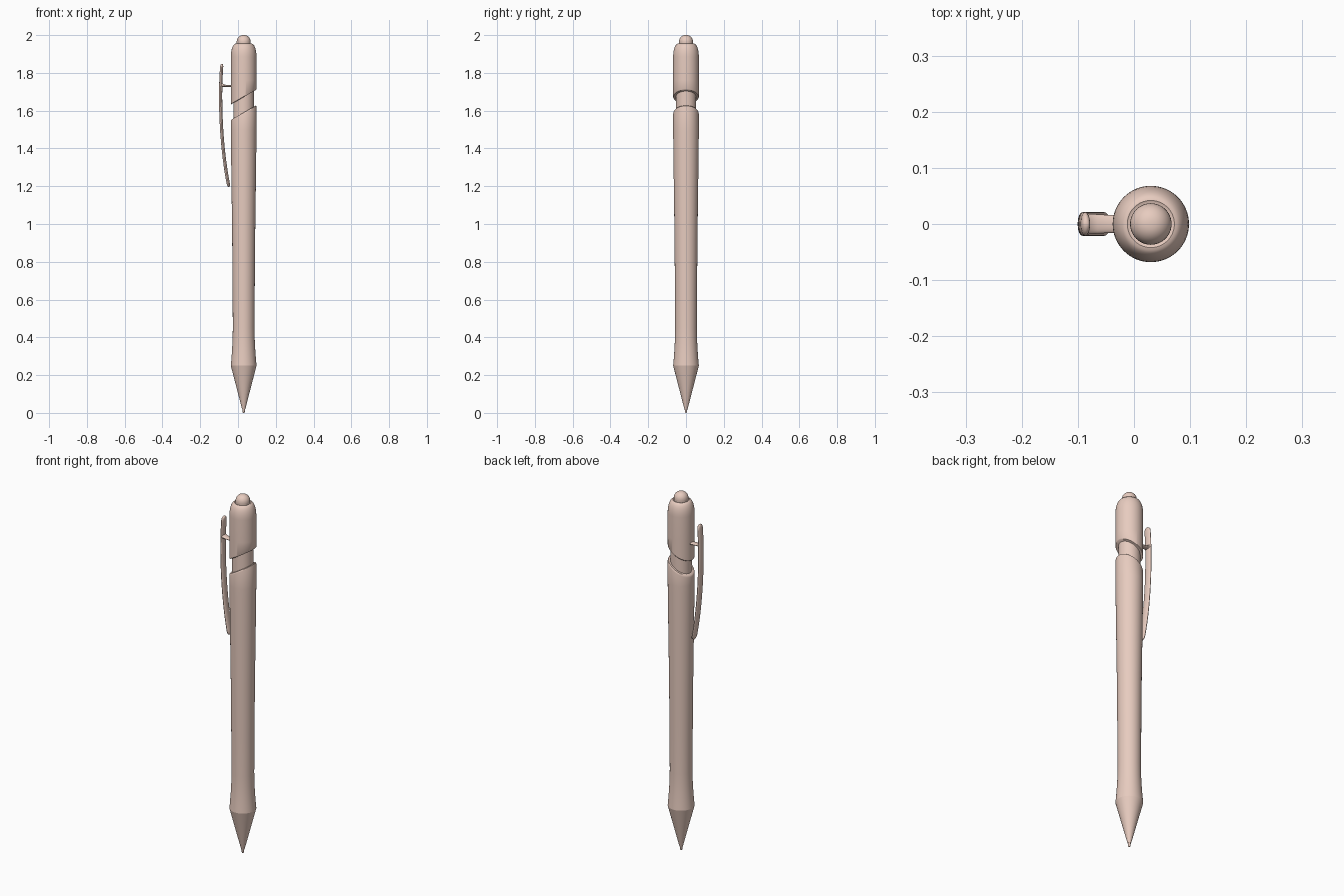
import bpy, bmesh, math
from mathutils import Vector

if "Cube" in bpy.data.objects:
    bpy.data.objects.remove(bpy.data.objects["Cube"])

AXIS_X = 0.03
SLOPE = 0.58   # tilt of the slanted joint between barrel and cap

mat = bpy.data.materials.new("pink_plastic")
mat.diffuse_color = (0.80, 0.60, 0.52, 1)
mat.use_nodes = True
mat.node_tree.nodes["Principled BSDF"].inputs["Base Color"].default_value = mat.diffuse_color


def loft(name, rings):
    """Skin a list of equal-length point rings and close both ends."""
    bm = bmesh.new()
    loops = [[bm.verts.new(p) for p in ring] for ring in rings]
    n = len(loops[0])
    for a, b in zip(loops, loops[1:]):
        for i in range(n):
            j = (i + 1) % n
            bm.faces.new((a[i], a[j], b[j], b[i]))
    bm.faces.new(loops[0][::-1])
    bm.faces.new(loops[-1])
    bmesh.ops.recalc_face_normals(bm, faces=bm.faces)
    me = bpy.data.meshes.new(name)
    bm.to_mesh(me)
    bm.free()
    ob = bpy.data.objects.new(name, me)
    bpy.context.collection.objects.link(ob)
    me.materials.append(mat)
    bpy.ops.object.select_all(action='DESELECT')
    ob.select_set(True)
    bpy.context.view_layer.objects.active = ob
    bpy.ops.object.shade_smooth_by_angle(angle=math.radians(35))
    return ob


def lathe(name, profile, n=64):
    """Profile entries: (radius, z) or (radius, z, tilt)."""
    rings = []
    for r, z, *tilt in profile:
        k = tilt[0] if tilt else 0
        ring = []
        for i in range(n):
            a = math.tau * i / n
            x, y = r * math.cos(a), r * math.sin(a)
            ring.append((AXIS_X + x, y, z + k * x))
        rings.append(ring)
    return loft(name, rings)


def dome(r0, r1, z0, z1, steps=8):
    """Quarter-ellipse shoulder from radius r0 at z0 to r1 at z1."""
    return [(r1 + (r0 - r1) * math.cos(t), z0 + (z1 - z0) * math.sin(t))
            for t in (math.pi / 2 * i / steps for i in range(steps + 1))]


# writing point and nose cone
lathe("writing_point", [(0.003, 0.0), (0.006, 0.004), (0.008, 0.04)], 32)
lathe("nose_cone", [(0.0085, 0.02), (0.068, 0.25)])

# barrel with flared grip and slanted top lip
lathe("barrel", [(0.068, 0.25), (0.0645, 0.29), (0.061, 0.34), (0.0585, 0.39),
                 (0.0575, 0.45), (0.0585, 0.65), (0.061, 0.95), (0.065, 1.25),
                 (0.0675, 1.45), (0.068, 1.50), (0.068, 1.581, SLOPE),
                 (0.0665, 1.587, SLOPE), (0.064, 1.59, SLOPE),
                 (0.050, 1.59, SLOPE)])

# recessed neck between barrel and cap
lathe("neck", [(0.054, 1.52), (0.054, 1.73)])

# cap with slanted lower edge and rounded shoulder
lathe("cap", [(0.050, 1.672, SLOPE), (0.066, 1.672, SLOPE),
              (0.068, 1.675, SLOPE), (0.068, 1.76)]
      + dome(0.068, 0.042, 1.885, 1.955) + [(0.038, 1.953)])

# push button
lathe("push_button", [(0.037, 1.94), (0.037, 1.965)]
      + dome(0.037, 0.003, 1.965, 2.0), 48)

# clip: flattened rod swept along a bowed path, with rounded ends
P = [Vector(p) for p in ((-0.085, 0, 1.848), (-0.1005, 0, 1.68),
                         (-0.091, 0, 1.40), (-0.048, 0, 1.197))]
steps, END = 32, 0.02
rings = []
for i in range(steps + 1):
    t = (1 - math.cos(math.pi * i / steps)) / 2
    s = 1 - t
    c = P[0]*s**3 + P[1]*3*s*s*t + P[2]*3*s*t*t + P[3]*t**3
    d = (P[1]-P[0])*s*s + (P[2]-P[1])*2*s*t + (P[3]-P[2])*t*t
    side = Vector((d.z, 0, -d.x)).normalized()
    gap = min((c - P[0]).length, (c - P[3]).length, END)
    k = max(0.1, math.sqrt(1 - (1 - gap / END) ** 2))
    thick = 0.0085 * math.sqrt(k)
    rings.append([c + side * thick * math.cos(a) + Vector((0, 0.021 * k * math.sin(a), 0))
                  for a in (math.tau * j / 24 for j in range(24))])
loft("clip", rings)

# bridge joining clip to cap, flared where it meets the clip
bridge = [(-0.091, 0.020, 0.015, 1.738), (-0.084, 0.0185, 0.011, 1.736),
          (-0.076, 0.018, 0.0075, 1.733), (-0.065, 0.0172, 0.006, 1.731),
          (-0.045, 0.016, 0.006, 1.73), (-0.02, 0.016, 0.006, 1.73)]
loft("clip_bridge", [[(x, w * math.cos(a), z + h * math.sin(a))
                      for a in (math.tau * j / 24 for j in range(24))]
                     for x, w, h, z in bridge])
